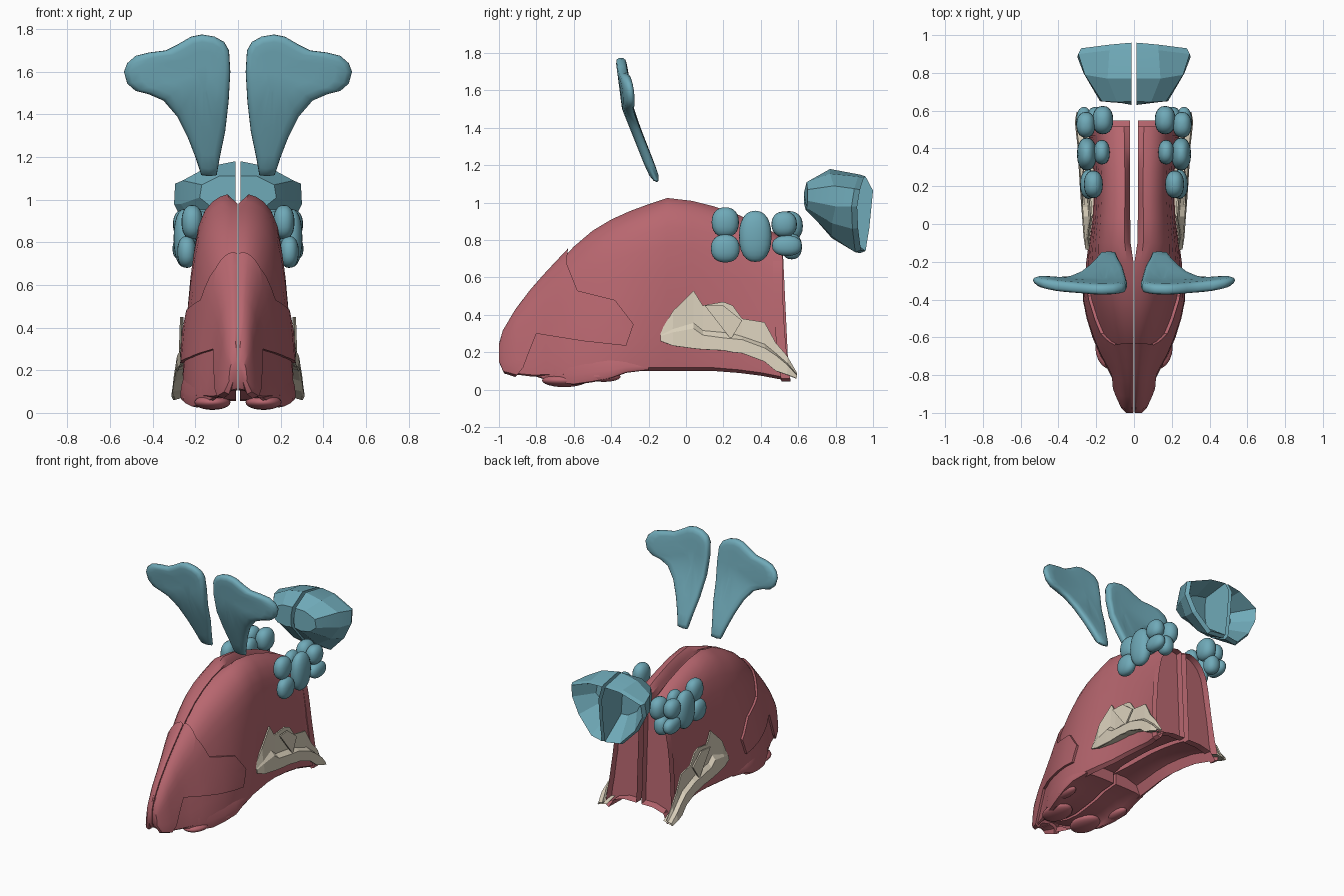
import bpy, bmesh, math
from mathutils import Vector

cube = bpy.data.objects.get("Cube")
if cube:
    bpy.data.objects.remove(cube, do_unlink=True)


def material(name, rgb):
    m = bpy.data.materials.new(name)
    m.use_nodes = True
    m.diffuse_color = (*rgb, 1)
    m.node_tree.nodes["Principled BSDF"].inputs["Base Color"].default_value = (*rgb, 1)
    return m


RED = material("dusty_red", (0.48, 0.135, 0.16))
TEAL = material("soft_teal", (0.16, 0.40, 0.48))
BONE = material("bone", (0.69, 0.62, 0.49))


def finish(bm, name, mat, angle=35, mirror=True):
    """Turn a bmesh of the left half into a mirrored, shaded object."""
    bmesh.ops.recalc_face_normals(bm, faces=bm.faces)
    me = bpy.data.meshes.new(name)
    bm.to_mesh(me)
    bm.free()
    ob = bpy.data.objects.new(name, me)
    bpy.context.collection.objects.link(ob)
    me.materials.append(mat)
    shade(ob, angle)
    if mirror:
        ob.modifiers.new("Mirror", "MIRROR").use_mirror_merge = False
    return ob


def shade(ob, angle):
    bpy.ops.object.select_all(action='DESELECT')
    ob.select_set(True)
    bpy.context.view_layer.objects.active = ob
    if angle:
        bpy.ops.object.shade_smooth_by_angle(angle=math.radians(angle))


def loft(rings, closed=True, caps=True):
    """Skin a list of equal-length rings; returns bmesh and the last cap."""
    bm = bmesh.new()
    rows = [[bm.verts.new(p) for p in r] for r in rings]
    n = len(rings[0])
    for a, b in zip(rows, rows[1:]):
        for i in range(n if closed else n - 1):
            j = (i + 1) % n
            bm.faces.new((a[i], a[j], b[j], b[i]))
    end = None
    if caps:
        bm.faces.new(rows[0])
        end = bm.faces.new(rows[-1])
    return bm, end


# Half cross-section, as fractions of width and height
SECTION = [(0, 1), (.15, 1), (.32, .988), (.49, .962), (.66, .915), (.80, .835),
           (.88, .725), (.935, .6), (.97, .47), (1, .34), (1.01, .22), (1.02, .1),
           (1.0, .02), (.88, 0), (.76, .08), (.4, .11), (0, .11)]


def half_ring(y, w, zb, zt, gap, pinch=0.0, dip=0.0, flare=0.0):
    """Section narrowed upward by pinch, dipped at the centre, flared at the foot."""
    ring = []
    for i, (fx, fz) in enumerate(SECTION):
        low = flare * (1 - fz) ** 3
        z = zb + (zt - zb) * fz - (dip if i == 0 else 0)
        ring.append((gap + (w - gap) * fx * (1 - pinch * fz) + low * .7 * fx, y + low, z))
    return ring


# Head: y, half width, bottom, top, centre gap, pinch, dip, flare
HEAD = [(-.985, .035, .15, .24, .003, .1), (-.965, .055, .10, .31, .003, .2),
        (-.9, .085, .08, .42, .003, .3), (-.82, .115, .07, .525, .003, .35),
        (-.75, .15, .07, .605, .003, .38), (-.68, .187, .07, .68, .003, .38),
        (-.6, .218, .07, .765, .003, .36), (-.5, .244, .08, .85, .003, .3),
        (-.4, .258, .095, .91, .003, .22), (-.3, .258, .10, .955, .003, .14),
        (-.2, .25, .10, .992, .003, .08, .01), (-.1, .236, .10, 1.025, .018, .04, .03),
        (.03, .216, .10, 1.01, .02, 0, .05), (.15, .21, .10, .98, .02, 0, .05),
        (.28, .212, .09, .935, .02, 0, .04), (.4, .219, .075, .88, .02, 0, .03),
        (.515, .235, .045, .815, .02, 0, .01, .045)]


def head_rings():
    return [half_ring(*s) for s in HEAD]


bm, back = loft(head_rings())
bmesh.ops.inset_region(bm, faces=[back], thickness=.022)
bmesh.ops.translate(bm, verts=back.verts, vec=(0, -.05, 0))
finish(bm, "head", RED, 40)

# Snout plate: swollen copy of the head trimmed to a side outline
bm, _ = loft(head_rings())
bmesh.ops.recalc_face_normals(bm, faces=bm.faces)
bm.normal_update()
for v, nrm in [(v, v.normal.copy()) for v in bm.verts]:
    v.co += nrm * .016
    v.co.x = max(v.co.x, .003)
plate = finish(bm, "snout_plate", RED, 0, mirror=False)
OUTLINE = [(-.6, 1.0), (-.64, .68), (-.58, .53), (-.38, .48), (-.28, .35), (-.32, .235),
           (-.55, .26), (-.8, .30), (-.84, .2), (-.87, .12), (-.95, .02), (-1.1, .02), (-1.1, 1.0)]
bm, _ = loft([[(x, y, z) for y, z in OUTLINE] for x in (-.1, .5)])
cutter = finish(bm, "plate_cutter", RED, 0, mirror=False)
cutter.hide_render = True
mod = plate.modifiers.new("Trim", "BOOLEAN")
mod.operation, mod.object, mod.solver = 'INTERSECT', cutter, 'EXACT'
bpy.context.view_layer.update()
trimmed = bpy.data.meshes.new_from_object(plate.evaluated_get(bpy.context.evaluated_depsgraph_get()))
plate.modifiers.clear()
plate.data = trimmed
bpy.data.objects.remove(cutter, do_unlink=True)
shade(plate, 35)
plate.modifiers.new("Mirror", "MIRROR").use_mirror_merge = False

# Muzzle under the snout plate, tapering back into the jaw
MUZZLE = [(-.85, .07, .10, .22, .01), (-.8, .11, .07, .28, .01), (-.7, .174, .035, .295, .01),
          (-.6, .216, .025, .295, .01), (-.5, .246, .04, .28, .01), (-.4, .266, .06, .26, .01),
          (-.32, .262, .09, .23, .01), (-.2, .245, .105, .2, .01)]
bm, _ = loft([half_ring(*s) for s in MUZZLE])
finish(bm, "muzzle", RED, 45)


def ellipsoid(name, mat, centre, radii, boxy=1.0):
    """Ellipsoid; a boxy power under 1 squares it off."""
    bm = bmesh.new()
    bmesh.ops.create_uvsphere(bm, u_segments=20, v_segments=12, radius=1)
    for v in bm.verts:
        v.co = Vector([centre[i] + radii[i] * math.copysign(abs(v.co[i]) ** boxy, v.co[i])
                       for i in range(3)])
    return finish(bm, name, mat, 60)


ellipsoid("lip", RED, (.12, -.65, .05), (.085, .12, .036))
ellipsoid("rear_lip", RED, (.22, -.44, .07), (.04, .09, .028))

# Beads clustered at the upper back of the head
BEADS = [((.215, .21, .895), (.05, .073, .08)), ((.24, .21, .755), (.045, .077, .075)),
         ((.25, .37, .82), (.052, .087, .137)), ((.17, .38, .87), (.042, .065, .075)),
         ((.165, .55, .875), (.055, .075, .08)), ((.255, .525, .885), (.05, .068, .068)),
         ((.265, .54, .77), (.042, .08, .055)), ((.2, .565, .765), (.05, .055, .068))]
for i, (c, r) in enumerate(BEADS):
    ellipsoid(f"bead_{i + 1}", TEAL, c, r, .88)

# Ears: outline rings shrinking towards the middle on both sides
EAR = [(.10, 1.115), (.085, 1.2), (.06, 1.32), (.044, 1.46), (.036, 1.6), (.042, 1.7), (.065, 1.74),
       (.11, 1.765), (.17, 1.775), (.22, 1.765), (.28, 1.73), (.34, 1.70), (.42, 1.69), (.48, 1.675),
       (.52, 1.64), (.535, 1.6), (.52, 1.545), (.48, 1.51), (.42, 1.495), (.35, 1.465), (.285, 1.39),
       (.235, 1.29), (.2, 1.2), (.172, 1.115), (.135, 1.11)]


def ear_ring(scale, off):
    ring = []
    for x, z in EAR:
        x, z = .16 + (x - .16) * scale, 1.6 + (z - 1.6) * scale
        y = -.16 - .4 * (min(z, 1.5) - 1.12) - .13 * max(z - 1.5, 0)
        y += .35 * max(x - .25, 0) ** 2 + .05 * max(.12 - x, 0)
        ring.append((x, y + off, z))
    return ring


steps = [(.2, .03), (.55, .03), (.8, .03), (.93, .026), (.985, .014)]
bm, _ = loft([ear_ring(s, -t) for s, t in steps] + [ear_ring(1, 0)] +
             [ear_ring(s, t * .9) for s, t in reversed(steps)])
finish(bm, "ear", TEAL, 60)

# Faceted cup behind the head, with a chamfered rim and hollow towards the back
RIM = [(.012, .93, 1.15), (.012, .97, 1.07), (.012, .95, .86), (.012, .93, .73), (.12, .905, .735),
       (.24, .89, .86), (.3, .885, .98), (.295, .9, 1.075), (.13, .92, 1.14)]
BELLY = [(.012, .77, 1.18), (.012, .76, 1.1), (.012, .76, .95), (.012, .78, .81), (.10, .78, .82),
         (.21, .78, .89), (.268, .80, .98), (.26, .79, 1.09), (.14, .77, 1.155)]
NOSE = [(.012, .65, 1.11), (.012, .63, 1.05), (.012, .63, 1.0), (.012, .64, .97), (.06, .64, .96),
        (.13, .645, .97), (.18, .65, 1.01), (.17, .65, 1.07), (.09, .645, 1.11)]


def shrink(ring, s, dy=0.0):
    c = sum((Vector(p) for p in ring), Vector()) / len(ring)
    return [(.012 + (p[0] - .012) * s, p[1] + dy, c.z + (p[2] - c.z) * s) for p in ring]


bm, _ = loft([NOSE, BELLY, RIM, shrink(RIM, .95, .03), shrink(BELLY, .65, -.01)])
finish(bm, "cup", TEAL, 15)

# Torn bone cheek: y, top, ledge, bottom, ledge x
CHEEK = [(-.135, .31, .285, .26, .252), (-.07, .42, .305, .235, .262), (.04, .53, .325, .22, .27),
         (.09, .45, .29, .215, .274), (.2, .47, .275, .21, .282), (.25, .45, .27, .2, .285),
         (.30, .38, .265, .195, .288), (.42, .36, .22, .15, .295), (.48, .25, .18, .10, .302),
         (.54, .18, .13, .08, .308), (.59, .09, .075, .06, .30)]


def cheek_section(y, zt, zm, zb, x):
    cut = .012 if y < 0 else .035
    return [(x, y, zb), (x - .006, y, zm), (x - cut, y, zm * .85 + zt * .15),
            (x - cut - .01, y, zt)]


bm, _ = loft([cheek_section(*c) for c in CHEEK], closed=False, caps=False)
cheek = finish(bm, "cheek_bone", BONE, 0)
sol = cheek.modifiers.new("Thickness", "SOLIDIFY")
sol.thickness, sol.offset = .01, 0

# Bottom lip of the cheek bone, closing it against the head
bm, _ = loft([[(.2 + .1 * max(y - .3, 0), y, zb + .02), (x, y, zb)]
              for y, zt, zm, zb, x in CHEEK], closed=False, caps=False)
finish(bm, "cheek_floor", BONE, 0)

# Folded flap standing across the cheek pocket
bm, _ = loft([[(x, .10, .45), (x + .006, .24, .27), (x - .004, .30, .37), (x - .006, .2, .45)]
              for x in (.262, .272)])
finish(bm, "cheek_flap", BONE, 0)
